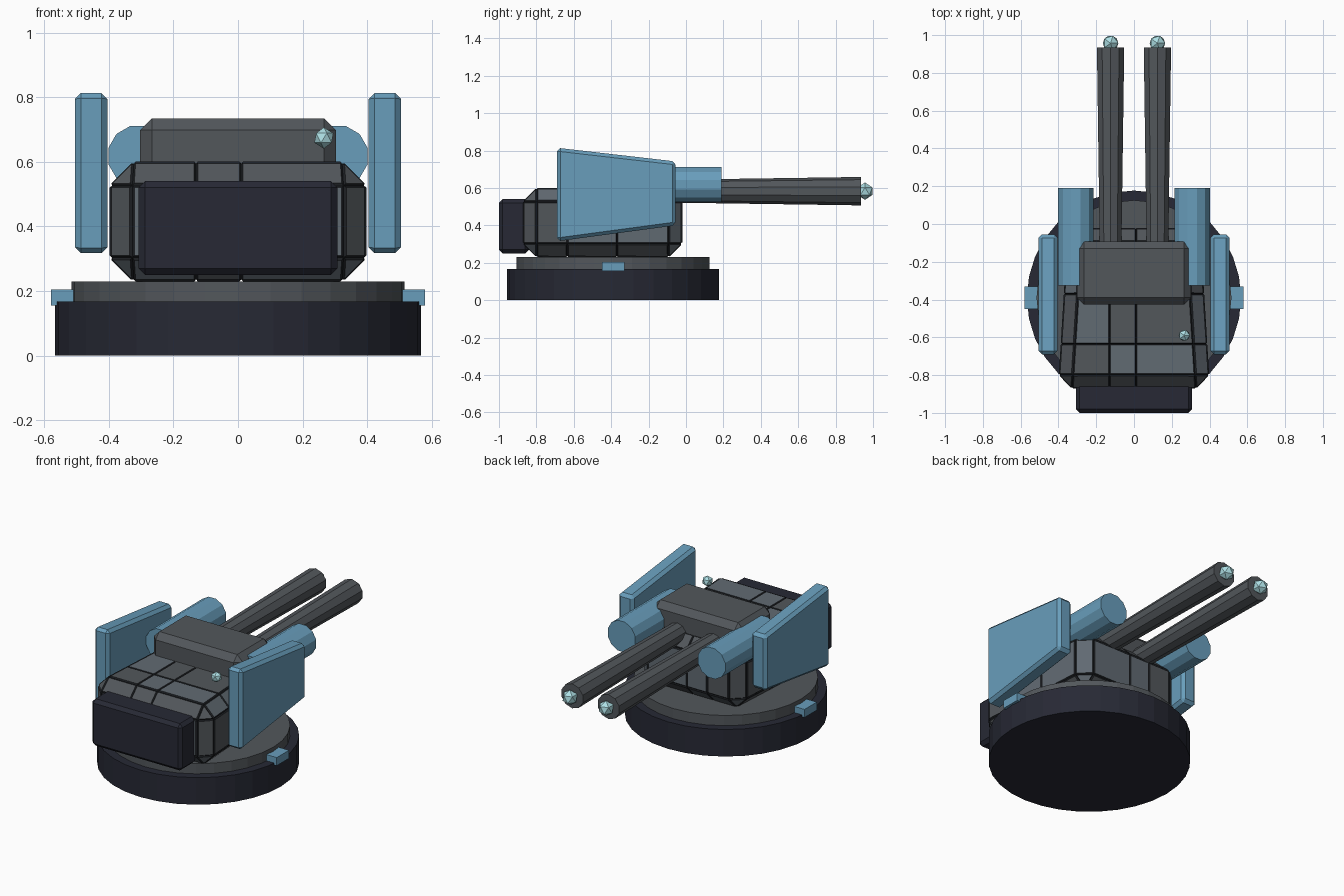
import bpy, bmesh
from math import pi
from mathutils import Vector, Matrix

if "Cube" in bpy.data.objects:
    bpy.data.objects.remove(bpy.data.objects["Cube"])


def material(name, rgb):
    m = bpy.data.materials.new(name)
    m.diffuse_color = (*rgb, 1)
    m.use_nodes = True
    m.node_tree.nodes["Principled BSDF"].inputs["Base Color"].default_value = m.diffuse_color
    return m


NAVY = material("dark_navy", (0.020, 0.022, 0.035))
SEAM = material("seam_black", (0.012, 0.014, 0.017))
STEEL = material("steel", (0.085, 0.095, 0.105))
PLATE = material("plate_grey", (0.12, 0.145, 0.17))
BLUE = material("armor_blue", (0.14, 0.34, 0.50))
GLOW = material("pale_glow", (0.42, 0.74, 0.78))


def finish(name, bm, *mats):
    bmesh.ops.recalc_face_normals(bm, faces=bm.faces)
    me = bpy.data.meshes.new(name)
    bm.to_mesh(me)
    bm.free()
    ob = bpy.data.objects.new(name, me)
    for m in mats:
        me.materials.append(m)
    bpy.context.collection.objects.link(ob)
    return ob


def bevel(bm, width):
    if width:
        bmesh.ops.bevel(bm, geom=bm.edges[:], offset=width, offset_type='OFFSET',
                        segments=1, profile=0.5, affect='EDGES')


def box_mesh(lo, hi):
    lo, hi = Vector(lo), Vector(hi)
    bm = bmesh.new()
    bmesh.ops.create_cube(bm, size=1)
    for v in bm.verts:
        v.co = (lo + hi) / 2 + v.co * (hi - lo)
    return bm


def box(name, lo, hi, mat, width=0):
    bm = box_mesh(lo, hi)
    bevel(bm, width)
    return finish(name, bm, mat)


def cylinder(name, start, length, r1, r2, sides, mat, along_y=False, turn=0):
    bm = bmesh.new()
    bmesh.ops.create_cone(bm, cap_ends=True, segments=sides, radius1=r1, radius2=r2, depth=length,
                          matrix=Matrix.Translation((0, 0, length / 2)) @ Matrix.Rotation(turn, 4, 'Z'))
    if along_y:
        bm.transform(Matrix.Rotation(-pi / 2, 4, 'X'))
    bm.transform(Matrix.Translation(start))
    return finish(name, bm, mat)


def gem(name, centre, radius):
    bm = bmesh.new()
    bmesh.ops.create_icosphere(bm, subdivisions=1, radius=radius, matrix=Matrix.Translation(centre))
    return finish(name, bm, GLOW)


def side_plate(name, side):
    profile = [(-0.69, 0.315), (-0.055, 0.40), (-0.055, 0.742), (-0.69, 0.815)]
    bm = bmesh.new()
    face = bm.faces.new([bm.verts.new((side * 0.405, y, z)) for y, z in profile])
    new = bmesh.ops.extrude_face_region(bm, geom=[face])["geom"]
    bmesh.ops.translate(bm, vec=(side * 0.1, 0, 0),
                        verts=[g for g in new if isinstance(g, bmesh.types.BMVert)])
    bmesh.ops.recalc_face_normals(bm, faces=bm.faces)
    bevel(bm, 0.018)
    return finish(name, bm, BLUE)


# Round base
cylinder("base_drum", (0, -0.39, 0), 0.167, 0.567, 0.567, 32, NAVY)
cylinder("turning_ring", (0, -0.39, 0.16), 0.07, 0.516, 0.516, 32, STEEL)

# Hull: tapered chamfered block, cut into raised panels with dark seams
bm = box_mesh((-0.395, -0.865, 0.236), (0.395, -0.027, 0.594))
for v in bm.verts:
    if v.co.y > -0.4:
        v.co.x *= 0.87
bevel(bm, 0.068)
for co, no in [((-0.13, 0, 0), (1, 0, 0)), ((0.01, 0, 0), (1, 0, 0)),
               ((0, -0.635, 0), (0, 1, 0)), ((0, -0.37, 0), (0, 1, 0))]:
    bmesh.ops.bisect_plane(bm, geom=bm.verts[:] + bm.edges[:] + bm.faces[:],
                           plane_co=co, plane_no=no)
bmesh.ops.recalc_face_normals(bm, faces=bm.faces)
panels = bm.faces[:]
rims = bmesh.ops.inset_individual(bm, faces=panels, thickness=0.008, depth=0.007)["faces"]
for i, f in enumerate(panels):
    f.material_index = 1 + i % 2
for f in rims:
    f.material_index = 0
finish("panelled_hull", bm, SEAM, PLATE, STEEL)

# Counterweight box and gun housing
box("counterweight", (-0.308, -1.0, 0.25), (0.308, -0.84, 0.54), NAVY, 0.02)
box("gun_housing", (-0.303, -0.425, 0.47), (0.303, -0.092, 0.735), STEEL, 0.037)

# Paired parts on both sides
for label, s in (("left", -1), ("right", 1)):
    side_plate(label + "_armor_plate", s)
    xs = sorted((s * 0.50, s * 0.58))
    box(label + "_ring_tab", (xs[0], -0.45, 0.155), (xs[1], -0.33, 0.205), BLUE)
    cylinder(label + "_recoil_tube", (s * 0.308, -0.325, 0.618), 0.515, 0.097, 0.097, 12, BLUE, True, pi / 12)
    cylinder(label + "_barrel", (s * 0.124, -0.15, 0.583), 1.085, 0.06, 0.076, 10, STEEL, True)
    gem(label + "_muzzle_glow", (s * 0.124, 0.957, 0.583), 0.046)

# Sensor light above the hull
gem("sensor_light", (0.266, -0.59, 0.674), 0.033)
